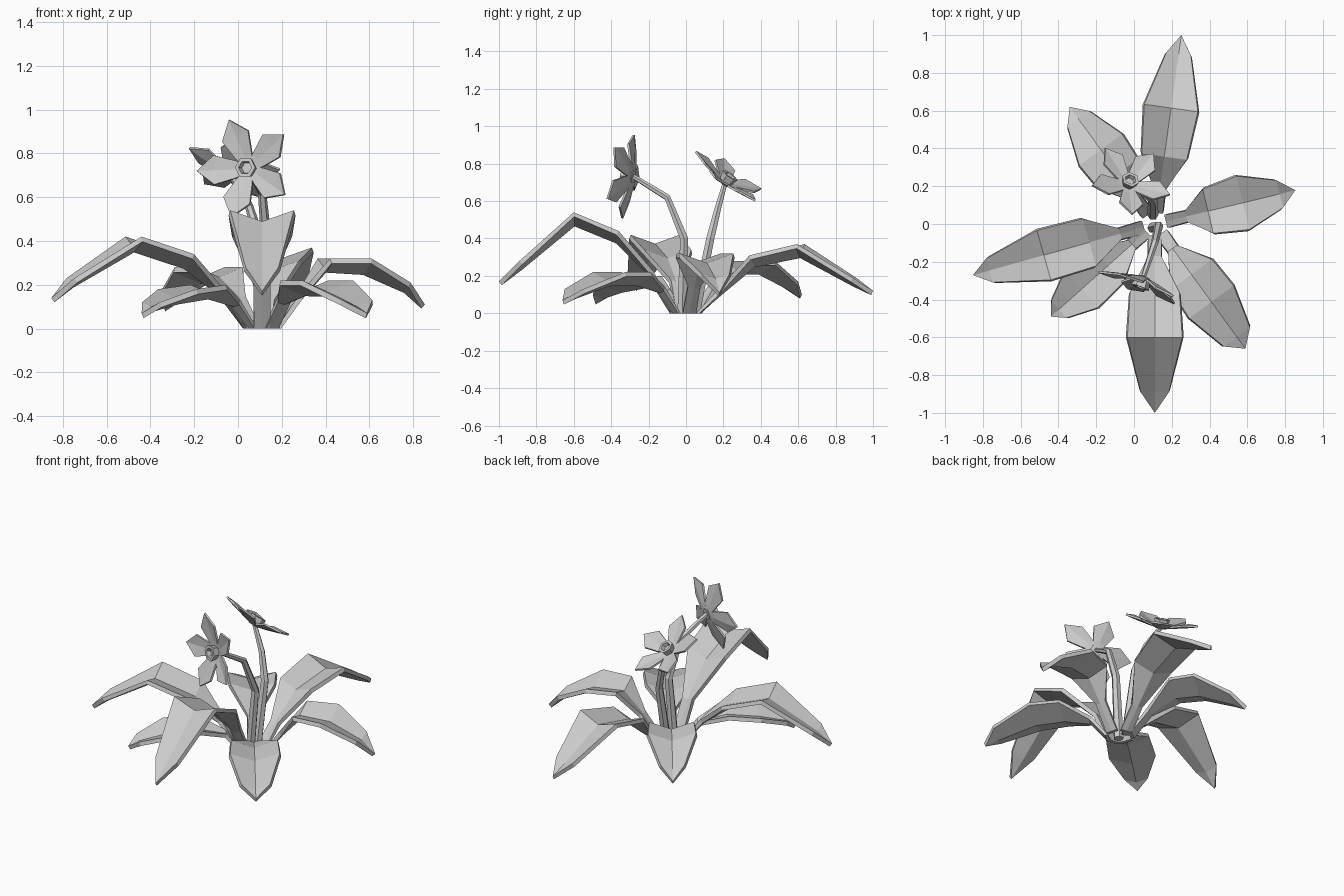
import bpy, bmesh
from math import cos, sin, pi, radians
from mathutils import Matrix, Vector

cube = bpy.data.objects.get("Cube")
if cube:
    bpy.data.objects.remove(cube)

grey = bpy.data.materials.new("plain_grey")
grey.use_nodes = True
GREY = (0.6, 0.6, 0.6, 1)
grey.diffuse_color = GREY
grey.node_tree.nodes["Principled BSDF"].inputs["Base Color"].default_value = GREY


def finish(name, bm):
    bmesh.ops.recalc_face_normals(bm, faces=bm.faces[:])
    for v in bm.verts:
        v.co.z = max(v.co.z, 0)
    mesh = bpy.data.meshes.new(name)
    bm.to_mesh(mesh)
    bm.free()
    mesh.materials.append(grey)
    obj = bpy.data.objects.new(name, mesh)
    bpy.context.collection.objects.link(obj)


def add_blade(bm, rows, frame, thickness):
    """Creased blade; each row is distance, edge height, half width, midrib drop."""
    blade = bmesh.new()
    strips = []
    for r, z, w, drop in rows:
        mid = blade.verts.new((r, 0, z - drop))
        if w:
            strips.append([blade.verts.new((r, -w, z)), mid, blade.verts.new((r, w, z))])
        else:
            strips.append([mid] * 3)
    for a, b in zip(strips, strips[1:]):
        for i in (0, 1):
            corners = list(dict.fromkeys((a[i], b[i], b[i + 1], a[i + 1])))
            blade.faces.new(corners)
    blade.normal_update()
    under = [(v, v.normal.copy()) for v in blade.verts]
    bmesh.ops.extrude_face_region(blade, geom=blade.faces[:], use_keep_orig=True)
    for v, n in under:
        v.co -= n * thickness
    blade.transform(frame)
    part = bpy.data.meshes.new("blade")
    blade.to_mesh(part)
    blade.free()
    bm.from_mesh(part)
    bpy.data.meshes.remove(part)


# Leaves: heading, then (distance, height, half width) for stalk, blade and tip
CENTRE = Matrix.Translation((0.11, 0, 0))
LEAVES = {
    "front_leaf": (-90, [(.17, .22, .035), (.36, .44, .13), (.6, .54, .145), (.89, .28, .075), (1, .17, 0)]),
    "back_leaf": (82, [(.18, .13, .03), (.36, .31, .12), (.62, .37, .143), (.91, .19, .065), (1.01, .12, 0)]),
    "left_leaf": (13.5, [(.17, .16, .03), (.29, .32, .12), (.48, .32, .145), (.68, .21, .075), (.765, .11, 0)]),
    "right_leaf": (195.7, [(.19, .18, .03), (.36, .34, .13), (.61, .42, .136), (.91, .23, .065), (1, .14, 0)]),
    "front_right_leaf": (221.7, [(.16, .13, .03), (.33, .2, .12), (.52, .18, .13), (.68, .12, .06), (.737, .07, 0)]),
    "front_left_leaf": (-54, [(.16, .14, .03), (.33, .22, .135), (.51, .22, .145), (.74, .13, .085), (.816, .07, 0)]),
    "back_right_leaf": (126, [(.17, .15, .03), (.33, .28, .13), (.486, .28, .14), (.69, .17, .07), (.766, .1, 0)]),
}
for name, (heading, outline) in LEAVES.items():
    rows = [(.06, 0, .035, 0)] + [(r, z, w, w * .35) for r, z, w in outline]
    bm = bmesh.new()
    add_blade(bm, rows, CENTRE @ Matrix.Rotation(radians(heading), 4, "Z"), .025)
    finish(name, bm)


# Flowers: five cupped petals around a hollow six-sided crown
def flower(name, centre, facing, size):
    n = Vector(facing).normalized()
    right = Vector((0, 0, 1)).cross(n).normalized()
    up = n.cross(right)
    frame = Matrix.Translation(centre) @ Matrix((right, up, n)).transposed().to_4x4()
    frame = frame @ Matrix.Scale(size, 4)
    petal = [(0, 0, .012, 0), (.06, .015, .04, .004), (.155, .045, .067, .012), (.235, .055, 0, 0)]
    bm = bmesh.new()
    for k in range(5):
        add_blade(bm, petal, frame @ Matrix.Rotation(radians(112 + 72 * k), 4, "Z"), .012)
    finish(name + "_petals", bm)

    bm = bmesh.new()
    rings = []
    for radius, z in ((.035, -.01), (.05, .05), (.032, .05), (.026, .025)):
        rings.append([bm.verts.new((radius * cos(k * pi / 3), radius * sin(k * pi / 3), z)) for k in range(6)])
    for a, b in zip(rings, rings[1:]):
        for k in range(6):
            j = (k + 1) % 6
            bm.faces.new((a[k], a[j], b[j], b[k]))
    bm.faces.new(rings[0])
    bm.faces.new(rings[-1])
    bm.transform(frame)
    finish(name + "_crown", bm)


flower("front_flower", (.05, -.29, .73), (-.35, -.92, .12), 1)
flower("back_flower", (-.03, .21, .7), (.25, .55, .78), .95)


# Stems: six-sided tubes that taper towards the flower
def stem(name, points):
    bm = bmesh.new()
    pts = [Vector(p) for p in points]
    rings = []
    for i, p in enumerate(pts):
        along = pts[min(i + 1, len(pts) - 1)] - pts[max(i - 1, 0)]
        turn = Vector((0, 0, 1)).rotation_difference(along)
        radius = .03 - .016 * i / (len(pts) - 1)
        rings.append([bm.verts.new(p + turn @ Vector((radius * cos(k * pi / 3), radius * sin(k * pi / 3), 0)))
                      for k in range(6)])
    for a, b in zip(rings, rings[1:]):
        for k in range(6):
            j = (k + 1) % 6
            bm.faces.new((a[k], a[j], b[j], b[k]))
    bm.faces.new(rings[0])
    bm.faces.new(rings[-1])
    finish(name, bm)


stem("front_stem", [(.1, -.02, 0), (.13, -.01, .4), (.11, -.1, .62), (.05, -.28, .73)])
stem("back_stem", [(.1, .05, 0), (.1, .13, .4), (.05, .17, .56), (-.03, .21, .7)])
